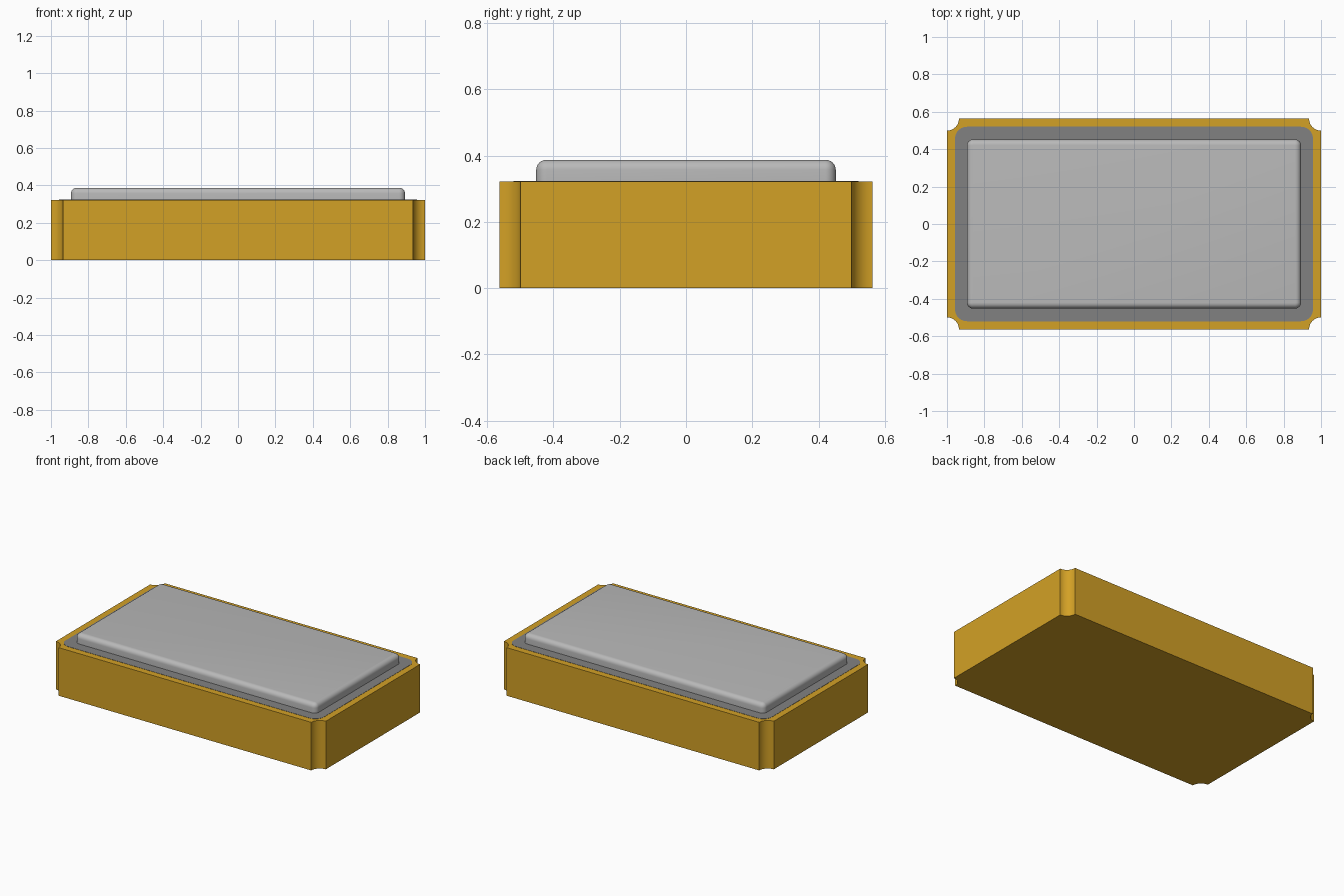
import bpy
import bmesh
import math

cube = bpy.data.objects.get("Cube")
if cube:
    bpy.data.objects.remove(cube, do_unlink=True)


def material(name, rgb):
    mat = bpy.data.materials.new(name)
    mat.use_nodes = True
    mat.diffuse_color = (*rgb, 1)
    mat.node_tree.nodes["Principled BSDF"].inputs["Base Color"].default_value = (*rgb, 1)
    return mat


def outline(hx, hy, r, concave, steps=10):
    """Rectangle outline whose corners are rounded or scooped out."""
    pts = []
    for k, (sx, sy) in enumerate([(1, 1), (-1, 1), (-1, -1), (1, -1)]):
        inset = 0 if concave else r
        cx, cy = sx * (hx - inset), sy * (hy - inset)
        for i in range(steps + 1):
            t = i / steps * math.pi / 2
            a = k * math.pi / 2 + t
            if concave:
                a = k * math.pi / 2 + 1.5 * math.pi - t
            pts.append((cx + r * math.cos(a), cy + r * math.sin(a)))
    return pts


def slab(name, pts, z0, z1, mat, fillet=0):
    """Extrude an outline from z0 to z1, optionally rounding the top rim."""
    bm = bmesh.new()
    base = bm.faces.new([bm.verts.new((x, y, z0)) for x, y in pts])
    ext = bmesh.ops.extrude_face_region(bm, geom=[base], use_keep_orig=True)
    top = [v for v in ext["geom"] if isinstance(v, bmesh.types.BMVert)]
    bmesh.ops.translate(bm, verts=top, vec=(0, 0, z1 - z0))
    bmesh.ops.recalc_face_normals(bm, faces=bm.faces)
    if fillet:
        rim = [e for e in bm.edges if all(abs(v.co.z - z1) < 1e-6 for v in e.verts)]
        bmesh.ops.bevel(bm, geom=rim, offset=fillet, segments=6, profile=0.5, affect="EDGES")
    mesh = bpy.data.meshes.new(name)
    bm.to_mesh(mesh)
    bm.free()
    mesh.materials.append(mat)
    obj = bpy.data.objects.new(name, mesh)
    bpy.context.collection.objects.link(obj)
    bpy.ops.object.select_all(action="DESELECT")
    obj.select_set(True)
    bpy.context.view_layer.objects.active = obj
    bpy.ops.object.shade_smooth_by_angle(angle=math.radians(35))
    return obj


gold = material("gold", (0.65, 0.355, 0.019))
dark_grey = material("dark grey", (0.222, 0.222, 0.222))
light_grey = material("light grey", (0.485, 0.485, 0.485))

# Package body with scooped vertical corners
slab("package_body", outline(1.0, 0.563, 0.064, True), 0, 0.322, gold)
# Thin seal plate lying on the body
slab("seal_plate", outline(0.957, 0.52, 0.064, False), 0.321, 0.3235, dark_grey)
# Raised lid with a rounded rim
slab("lid", outline(0.893, 0.452, 0.032, False), 0.322, 0.387, light_grey, fillet=0.03)
